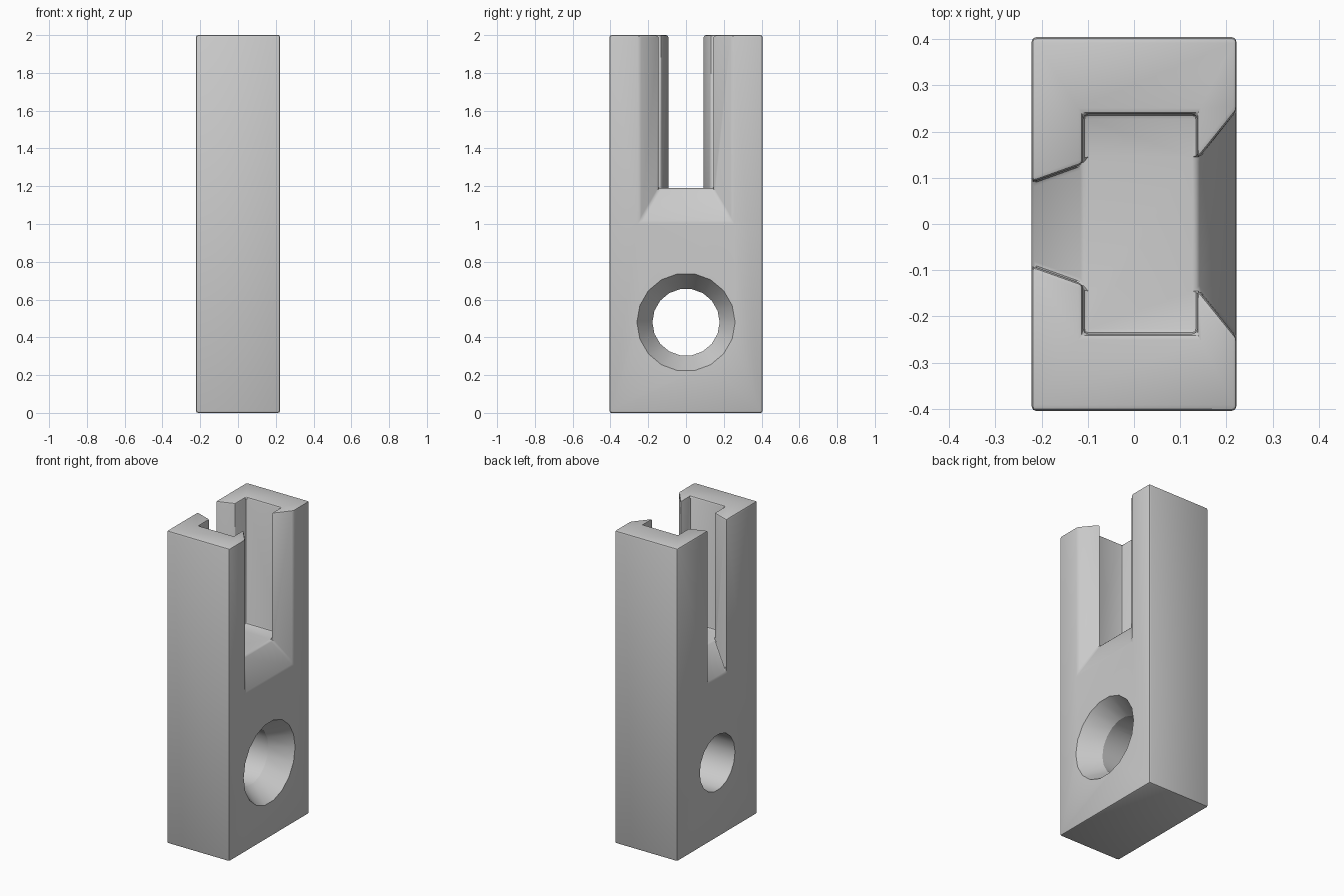
import bpy, bmesh, math
from mathutils import Matrix

cube = bpy.data.objects.get("Cube")
if cube:
    bpy.data.objects.remove(cube)

grey = bpy.data.materials.new("plain grey")
grey.use_nodes = True
grey.diffuse_color = (0.6, 0.6, 0.6, 1)
grey.node_tree.nodes["Principled BSDF"].inputs["Base Color"].default_value = (0.6, 0.6, 0.6, 1)


def finish(name, bm, helper=True):
    bmesh.ops.recalc_face_normals(bm, faces=bm.faces)
    mesh = bpy.data.meshes.new(name)
    bm.to_mesh(mesh)
    bm.free()
    mesh.materials.append(grey)
    obj = bpy.data.objects.new(name, mesh)
    bpy.context.collection.objects.link(obj)
    obj.hide_render = helper
    if helper:
        obj.hide_viewport = True
        obj.display_type = 'WIRE'
    return obj


def tapered_block(name, ends, top, helper=True):
    """Solid between two upright rectangles, each given as (x, half width, floor)."""
    bm = bmesh.new()
    for x, half, floor in ends:
        for y, z in ((-half, floor), (half, floor), (half, top), (-half, top)):
            bm.verts.new((x, y, z))
    bmesh.ops.convex_hull(bm, input=bm.verts)
    bmesh.ops.dissolve_limit(bm, angle_limit=0.01, verts=bm.verts, edges=bm.edges)
    return finish(name, bm, helper)


def flare(name, x0, half0, x1, half1, floor0, floor1):
    """Slot mouth from pocket wall to outer face, overshooting both."""
    ends = []
    for t in (-0.15, 1.3):
        ends.append((x0 + (x1 - x0) * t, half0 + (half1 - half0) * t,
                     floor0 + (floor1 - floor0) * t))
    return tapered_block(name, ends, 2.2)


def hole_cutter(name, profile, z, sides=18):
    """Lathe of (x, radius) rings about the x axis."""
    bm = bmesh.new()
    rings = []
    for x, r in profile:
        rings.append([bm.verts.new((x, r * math.cos(a), z + r * math.sin(a)))
                      for a in (2 * math.pi * i / sides for i in range(sides))])
    for a, b in zip(rings, rings[1:]):
        for i in range(sides):
            j = (i + 1) % sides
            bm.faces.new((a[i], a[j], b[j], b[i]))
    bm.faces.new(rings[0])
    bm.faces.new(rings[-1])
    return finish(name, bm)


# Main body
body = tapered_block("body", [(-0.222, 0.405, 0), (0.222, 0.405, 0)], 2, False)

# Upper pocket and its two slot mouths
cutters = [
    tapered_block("pocket_cutter", [(-0.11, 0.238, 1.19), (0.137, 0.238, 1.19)], 2.2),
    flare("wide_mouth_cutter", 0.137, 0.14, 0.222, 0.245, 1.19, 1.01),
    flare("narrow_mouth_cutter", -0.11, 0.13, -0.222, 0.09, 1.19, 1.02),
]


def cut(cutter):
    mod = body.modifiers.new(cutter.name, 'BOOLEAN')
    mod.operation = 'DIFFERENCE'
    mod.solver = 'EXACT'
    mod.object = cutter


for c in cutters:
    cut(c)

# Softened edges, then the crisp countersunk through hole
bevel = body.modifiers.new("soft_edges", 'BEVEL')
bevel.width = 0.011
bevel.segments = 2
bevel.limit_method = 'ANGLE'
bevel.angle_limit = math.radians(25)
cut(hole_cutter("hole_cutter", [(-0.3, 0.178), (0.09, 0.178), (0.222, 0.26), (0.3, 0.308)], 0.48))

bpy.context.view_layer.objects.active = body
body.select_set(True)
for mod in list(body.modifiers):
    bpy.ops.object.modifier_apply(modifier=mod.name)
bpy.ops.object.shade_smooth_by_angle(angle=math.radians(30))
for c in [o for o in bpy.data.objects if o.name.endswith("_cutter")]:
    bpy.data.objects.remove(c)
